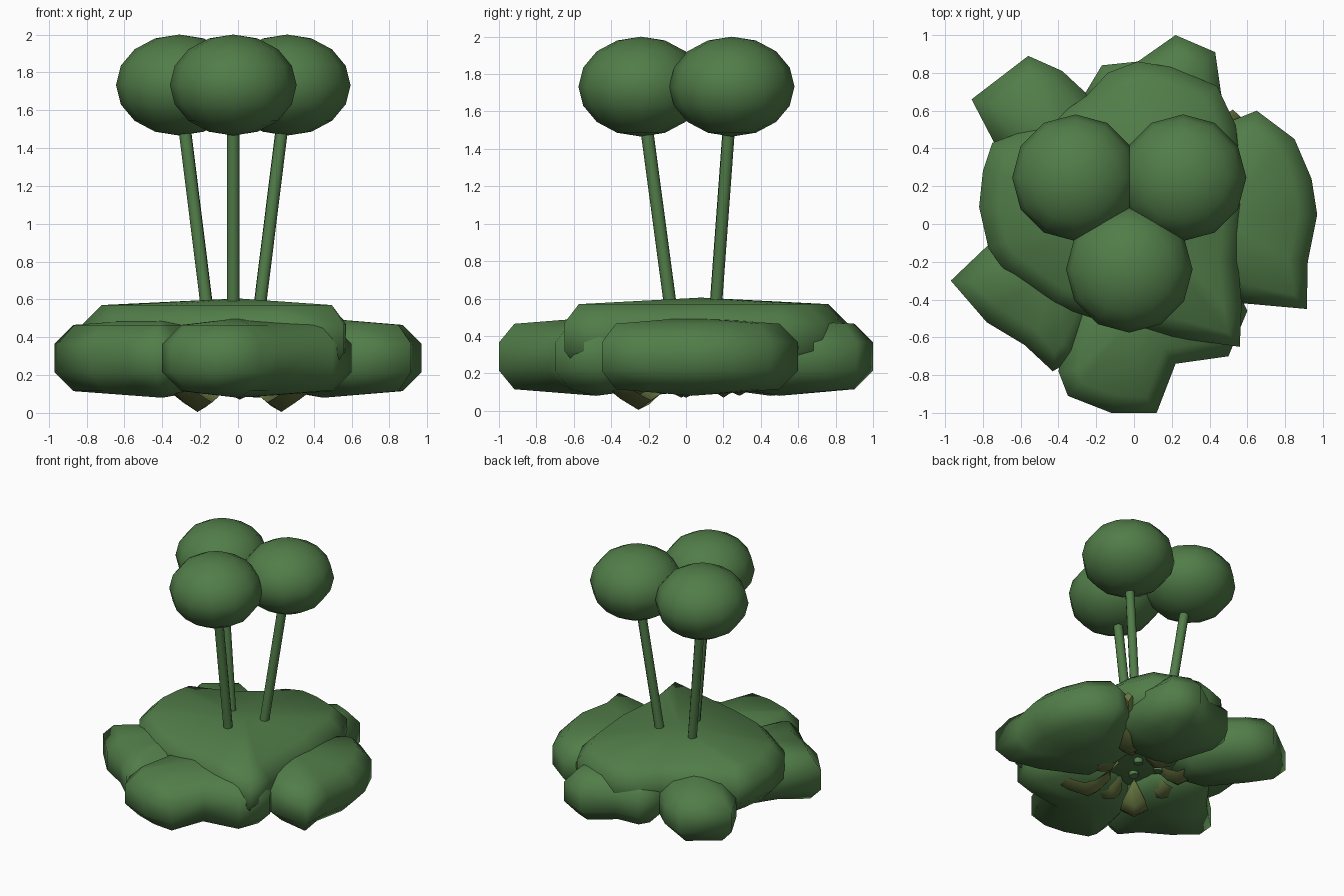
import bpy, bmesh, math
from mathutils import Vector

if "Cube" in bpy.data.objects:
    bpy.data.objects.remove(bpy.data.objects["Cube"])


def material(name, color):
    m = bpy.data.materials.new(name)
    m.diffuse_color = (*color, 1)
    m.use_nodes = True
    m.node_tree.nodes["Principled BSDF"].inputs["Base Color"].default_value = m.diffuse_color
    return m


GREEN = material("green", (0.083, 0.205, 0.066))
OLIVE = material("olive", (0.13, 0.17, 0.05))


def finish(bm, name, mat, angle=50):
    bmesh.ops.recalc_face_normals(bm, faces=bm.faces[:])
    me = bpy.data.meshes.new(name)
    bm.to_mesh(me)
    bm.free()
    ob = bpy.data.objects.new(name, me)
    bpy.context.collection.objects.link(ob)
    me.materials.append(mat)
    bpy.ops.object.select_all(action='DESELECT')
    ob.select_set(True)
    bpy.context.view_layer.objects.active = ob
    bpy.ops.object.shade_smooth_by_angle(angle=math.radians(angle))
    return ob


def loft(bm, rings):
    for a, b in zip(rings, rings[1:]):
        for i in range(len(a)):
            j = (i + 1) % len(a)
            bm.faces.new((a[i], a[j], b[j], b[i]))


def cushion(name, outline, mid, apex, inset=0.1):
    """Pillow-like lobe with bevelled rim and shallow domes."""
    bm = bmesh.new()
    pts = [Vector(p) for p in outline]
    n = len(pts)
    area = sum(pts[i - 1].x * pts[i].y - pts[i].x * pts[i - 1].y for i in range(n))
    c = Vector(apex)
    rings = []
    for dz, off in ((-0.175, inset), (-0.075, 0), (0.075, 0), (0.175, inset)):
        ring = []
        for i, p in enumerate(pts):
            t = (p - pts[i - 1]).normalized() + (pts[(i + 1) % n] - p).normalized()
            q = p + Vector((-t.y, t.x)).normalized() * math.copysign(off, area)
            ring.append(bm.verts.new((q.x, q.y, mid + dz)))
        rings.append(ring)
    loft(bm, rings)
    for ring, dz in ((rings[0], -0.21), (rings[-1], 0.21)):
        tip = bm.verts.new((c.x, c.y, mid + dz))
        for i in range(n):
            bm.faces.new((ring[i], ring[(i + 1) % n], tip))
    return finish(bm, name, GREEN, 90)


# raised central cushion
cushion("main_foliage", [
    (-0.82, 0.09), (-0.80, 0.28), (-0.75, 0.43), (-0.45, 0.54), (-0.25, 0.68),
    (-0.14, 0.80), (0.02, 0.86), (0.20, 0.83), (0.44, 0.73), (0.54, 0.52),
    (0.58, 0.10), (0.55, -0.20), (0.57, -0.42), (0.56, -0.65), (0.20, -0.60),
    (-0.15, -0.52), (-0.42, -0.43), (-0.69, -0.24), (-0.77, -0.13)], 0.395, (0, 0.08))

# surrounding lobes: outline and dome centre
lobes = {
    "front_lobe": ([(-0.40, -0.78), (-0.35, -0.91), (-0.12, -1.0), (0.12, -1.0),
                    (0.22, -0.74), (0.50, -0.70), (0.60, -0.46), (0.45, -0.15),
                    (0.05, -0.12), (-0.30, -0.30)], (0.0, -0.48)),
    "left_front_lobe": ([(-0.97, -0.30), (-0.78, -0.52), (-0.58, -0.64), (-0.43, -0.78),
                         (-0.30, -0.70), (-0.12, -0.30), (-0.12, 0.05), (-0.50, 0.25),
                         (-0.76, -0.10)], (-0.40, -0.22)),
    "left_back_lobe": ([(-0.86, 0.66), (-0.56, 0.89), (-0.38, 0.81), (-0.24, 0.68),
                        (-0.12, 0.40), (-0.20, 0.12), (-0.50, 0.15), (-0.74, 0.43)],
                       (-0.40, 0.45)),
    "back_lobe": ([(-0.26, 0.69), (-0.17, 0.84), (0.02, 0.86), (0.22, 1.0), (0.43, 0.91),
                   (0.46, 0.70), (0.50, 0.48), (0.30, 0.20), (-0.10, 0.22)], (0.10, 0.50)),
    "right_lobe": ([(0.50, 0.54), (0.65, 0.60), (0.85, 0.45), (0.94, 0.24), (0.97, 0.05),
                    (0.92, -0.20), (0.915, -0.45), (0.58, -0.42), (0.20, -0.22),
                    (0.16, 0.15)], (0.45, 0.03)),
}
for name, (outline, apex) in lobes.items():
    cushion(name, outline, 0.29, apex)


def stem(name, a, b, r):
    bm = bmesh.new()
    a, b = Vector(a), Vector(b)
    d = b - a
    bmesh.ops.create_cone(bm, cap_ends=True, segments=8, radius1=r, radius2=r, depth=d.length)
    ob = finish(bm, name, GREEN)
    ob.location = (a + b) / 2
    ob.rotation_euler = d.to_track_quat('Z', 'Y').to_euler()


# three stems with round flattened tops
for side, foot, top in (("left", (-0.115, 0.13), (-0.31, 0.245)),
                        ("right", (0.065, 0.13), (0.26, 0.245)),
                        ("front", (-0.025, -0.03), (-0.025, -0.24))):
    stem(side + "_stem", (*foot, 0.16), (*top, 1.73), 0.034)
    bm = bmesh.new()
    bmesh.ops.create_uvsphere(bm, u_segments=12, v_segments=8, radius=0.335)
    ball = finish(bm, side + "_ball", GREEN)
    ball.scale.z = 0.797
    ball.location = (*top, 1.733)


# olive leaves radiating under the foliage
def leaf(name, angle, length, low):
    bm = bmesh.new()
    ang = math.radians(angle)
    u = Vector((math.cos(ang), math.sin(ang), 0))
    v = Vector((-u.y, u.x, 0))
    up = Vector((0, 0, 0.05))
    rings = []
    for t, w, z in ((0.26, 0.02, low + 0.12), (0.40, 0.08, low + 0.03), (0.52, 0.10, low),
                    (0.72, 0.09, low + 0.06), (1.0, 0.03, low + 0.2)):
        c = u * length * t + Vector((0, 0, z))
        rings.append([bm.verts.new(p) for p in (c + v * w + up, c, c - v * w + up, c + up * 1.6)])
    loft(bm, rings)
    bm.faces.new(rings[0])
    bm.faces.new(rings[-1])
    finish(bm, name, OLIVE, 60)


for i, (angle, length, low) in enumerate(((-48, 0.66, 0.005), (-130, 0.64, 0.005), (0, 0.55, 0.07),
                                          (47, 0.80, 0.09), (90, 0.55, 0.08), (140, 0.6, 0.07),
                                          (185, 0.55, 0.07), (-88, 0.55, 0.07))):
    leaf(f"under_leaf_{i + 1}", angle, length, low)
